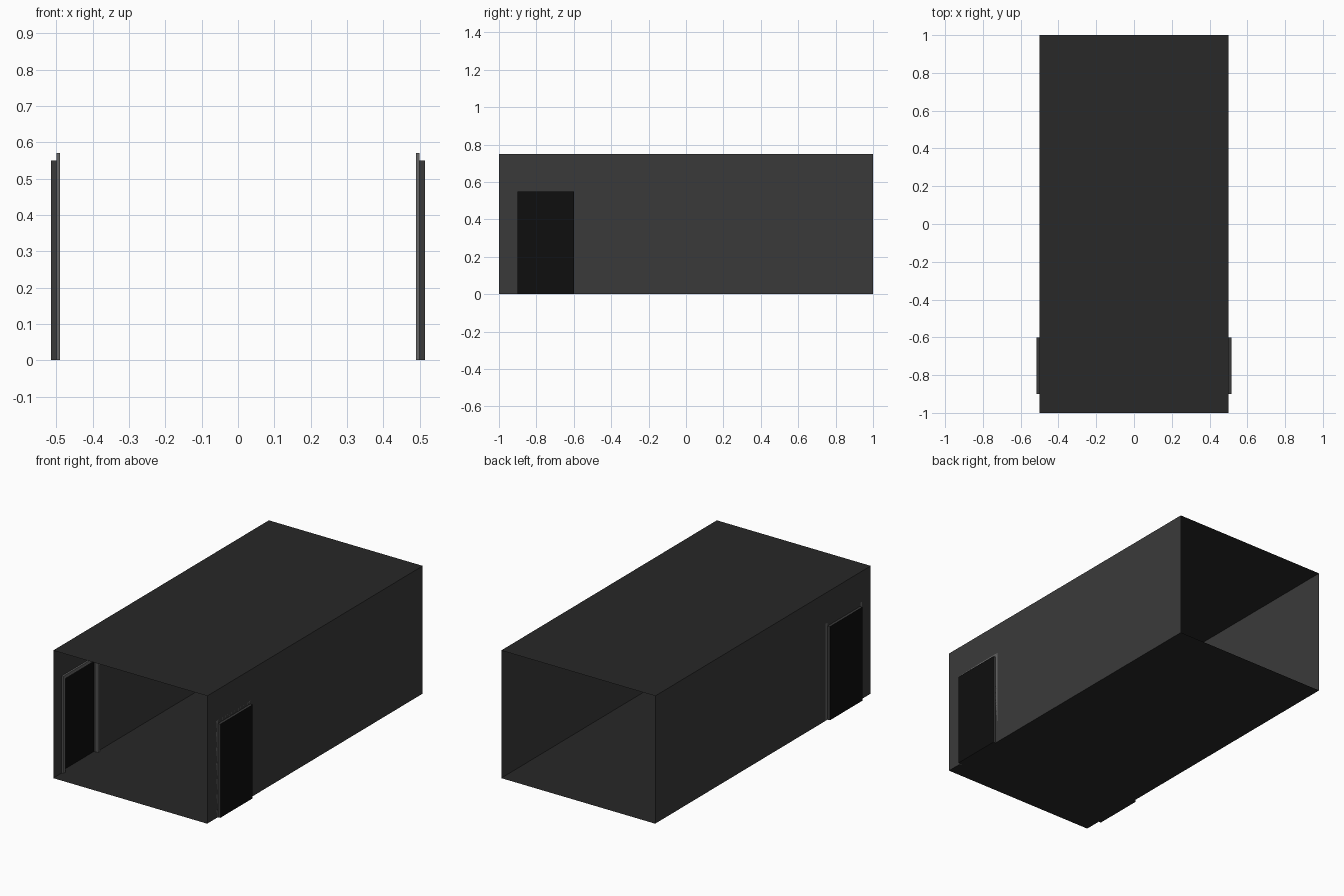
import bpy

if "Cube" in bpy.data.objects:
    bpy.data.objects.remove(bpy.data.objects["Cube"])


def material(name, v):
    m = bpy.data.materials.new(name)
    m.diffuse_color = (v, v, v, 1)
    m.use_nodes = True
    m.node_tree.nodes["Principled BSDF"].inputs["Base Color"].default_value = m.diffuse_color
    return m


WALL = material("wall_grey", 0.042)
DECK = material("deck_grey", 0.021)
DOOR = material("door_black", 0.0045)
TRIM = material("trim_grey", 0.13)

X, Y, H = 0.5, 1.0, 0.75           # shell half width, half length, height
Y0, Y1, DH = -0.9, -0.6, 0.55      # doorway span and height
OUT, INN, T = 0.515, 0.49, 0.02    # door plane, trim inner plane, trim width


def sheet(name, mat, *polys):
    """Single-sided surface made of one or more polygons."""
    verts = [p for poly in polys for p in poly]
    faces, n = [], 0
    for poly in polys:
        faces.append(range(n, n + len(poly)))
        n += len(poly)
    me = bpy.data.meshes.new(name)
    me.from_pydata(verts, [], [list(f) for f in faces])
    me.materials.append(mat)
    ob = bpy.data.objects.new(name, me)
    bpy.context.collection.objects.link(ob)
    return ob


def box(name, mat, lo, hi):
    bpy.ops.mesh.primitive_cube_add(
        size=1, location=[(a + b) / 2 for a, b in zip(lo, hi)])
    ob = bpy.context.object
    ob.name = name
    ob.scale = [abs(b - a) for a, b in zip(lo, hi)]
    ob.data.materials.append(mat)


# Floor and roof, both ends of the shell stay open
for name, z, order in (("floor", 0, -1), ("roof", H, 1)):
    corners = [(-X, -Y, z), (X, -Y, z), (X, Y, z), (-X, Y, z)]
    sheet(name, DECK, corners[::order])

for side, s in (("left", -1), ("right", 1)):
    # Side wall with a doorway notch
    outline = [(-Y, 0), (Y0, 0), (Y0, DH), (Y1, DH),
               (Y1, 0), (Y, 0), (Y, H), (-Y, H)]
    sheet(side + "_wall", WALL, [(s * X, y, z) for y, z in outline][::s])

    # Shallow surround pushed outward around the door
    path = [(Y0, 0), (Y0, DH), (Y1, DH), (Y1, 0)]
    sheet(side + "_door_surround", WALL, *[
        [(s * X, *a), (s * OUT, *a), (s * OUT, *b), (s * X, *b)][::s]
        for a, b in zip(path, path[1:])])
    sheet(side + "_door_sill", DECK,
          [(s * X, Y0, 0), (s * X, Y1, 0), (s * OUT, Y1, 0), (s * OUT, Y0, 0)][::s])

    # Door panel
    sheet(side + "_door", DOOR, [(s * OUT, y, z) for y, z in path][::-s])

    # Inner trim: two jambs and a head
    for part, a, b, z0, z1 in (("front_jamb", Y0 - T, Y0, 0, DH + T),
                               ("rear_jamb", Y1, Y1 + T, 0, DH + T),
                               ("head", Y0, Y1, DH, DH + T)):
        box(f"{side}_door_{part}", TRIM, (s * INN, a, z0), (s * X, b, z1))
